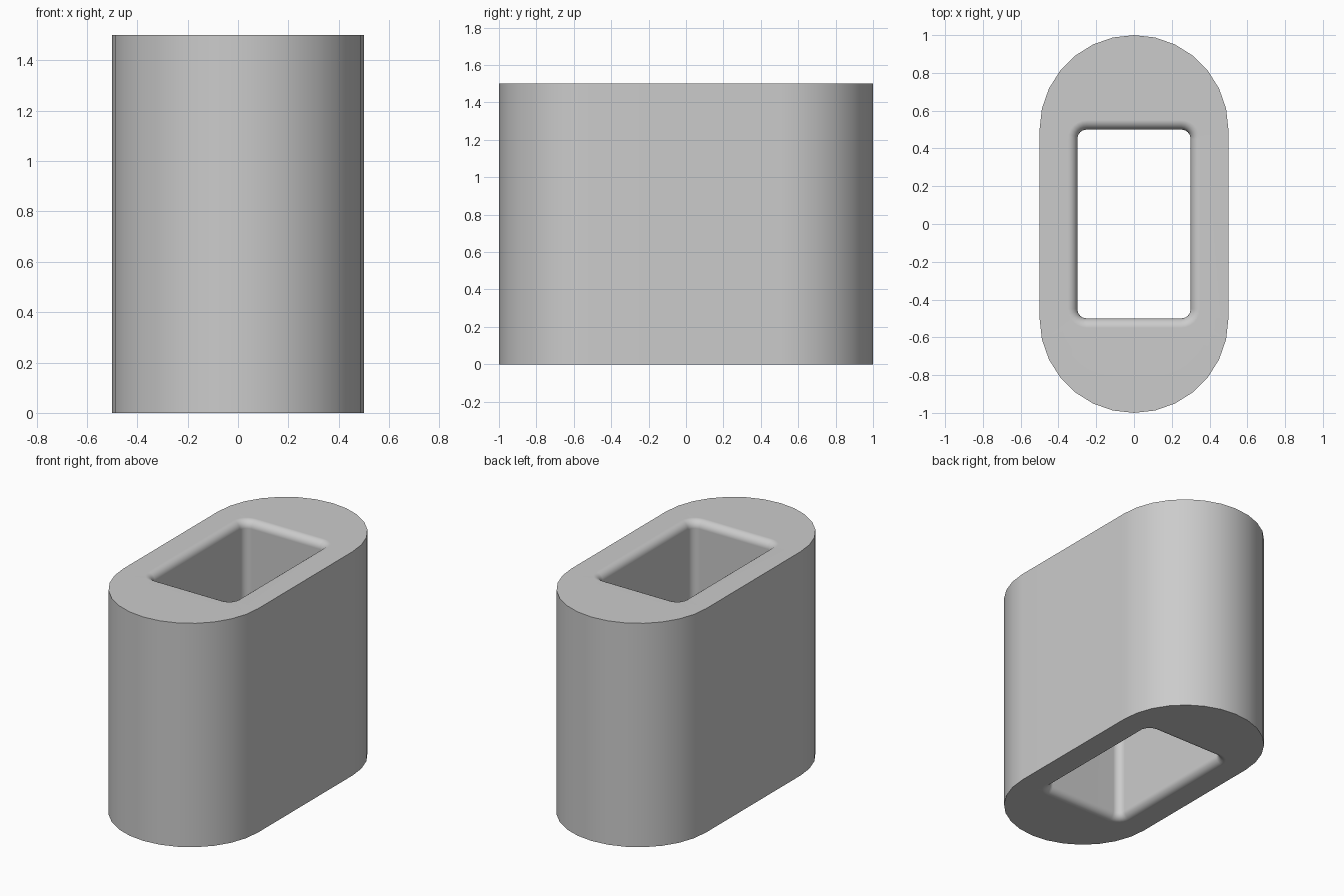
import bpy
import bmesh
from math import pi, cos, sin, radians

if "Cube" in bpy.data.objects:
    bpy.data.objects.remove(bpy.data.objects["Cube"], do_unlink=True)

HEIGHT = 1.5
FILLET = 0.05
STEPS = 6


def rounded_rect(half_x, half_y, radius, steps):
    """Counter-clockwise outline made of four corner arcs."""
    points = []
    for quarter, (sx, sy) in enumerate([(1, 1), (-1, 1), (-1, -1), (1, -1)]):
        for i in range(steps + 1):
            a = (quarter + i / steps) * pi / 2
            p = (sx * (half_x - radius) + radius * cos(a),
                 sy * (half_y - radius) + radius * sin(a))
            if not points or abs(p[0] - points[-1][0]) + abs(p[1] - points[-1][1]) > 1e-5:
                points.append(p)
    if abs(points[0][0] - points[-1][0]) + abs(points[0][1] - points[-1][1]) < 1e-5:
        points.pop()
    return points


def add_ring(bm, outline, z):
    verts = [bm.verts.new((x, y, z)) for x, y in outline]
    edges = [bm.edges.new((v, verts[i - 1])) for i, v in enumerate(verts)]
    return verts, edges


def skin(bm, a, b):
    for i in range(len(a)):
        bm.faces.new((a[i - 1], a[i], b[i], b[i - 1]))


bm = bmesh.new()

# Outer wall: straight sides with half-round ends
outer = rounded_rect(0.5, 1.0, 0.5, 7)
low, low_edges = add_ring(bm, outer, 0)
high, high_edges = add_ring(bm, outer, HEIGHT)
skin(bm, low, high)

# Through hole with rounded corners, its rims flaring into both end faces
angles = [i / STEPS * pi / 2 for i in range(STEPS + 1)]
flare = [(FILLET * (1 - sin(a)), FILLET * (1 - cos(a))) for a in angles]
profile = flare + [(d, HEIGHT - z) for d, z in reversed(flare)]
rings = [add_ring(bm, rounded_rect(0.3 + d, 0.5 + d, FILLET + d, STEPS), z)
         for d, z in profile]
for (a, _), (b, _) in zip(rings, rings[1:]):
    skin(bm, b, a)

# Flat end faces around the hole
for rim, hole in ((low_edges, rings[0][1]), (high_edges, rings[-1][1])):
    bmesh.ops.triangle_fill(bm, edges=rim + hole, use_beauty=True)
bmesh.ops.recalc_face_normals(bm, faces=bm.faces)

mesh = bpy.data.meshes.new("hollow_sleeve")
bm.to_mesh(mesh)
bm.free()
sleeve = bpy.data.objects.new("hollow_sleeve", mesh)
bpy.context.collection.objects.link(sleeve)

# Plain grey
grey = bpy.data.materials.new("plain_grey")
grey.use_nodes = True
colour = (0.6, 0.6, 0.6, 1)
grey.diffuse_color = colour
grey.node_tree.nodes["Principled BSDF"].inputs["Base Color"].default_value = colour
mesh.materials.append(grey)

# Smooth curves, crisp outer rim, flat ends
bpy.ops.object.select_all(action="DESELECT")
sleeve.select_set(True)
bpy.context.view_layer.objects.active = sleeve
bpy.ops.object.shade_smooth_by_angle(angle=radians(30))
weighted = sleeve.modifiers.new("weighted_normals", "WEIGHTED_NORMAL")
weighted.keep_sharp = True
